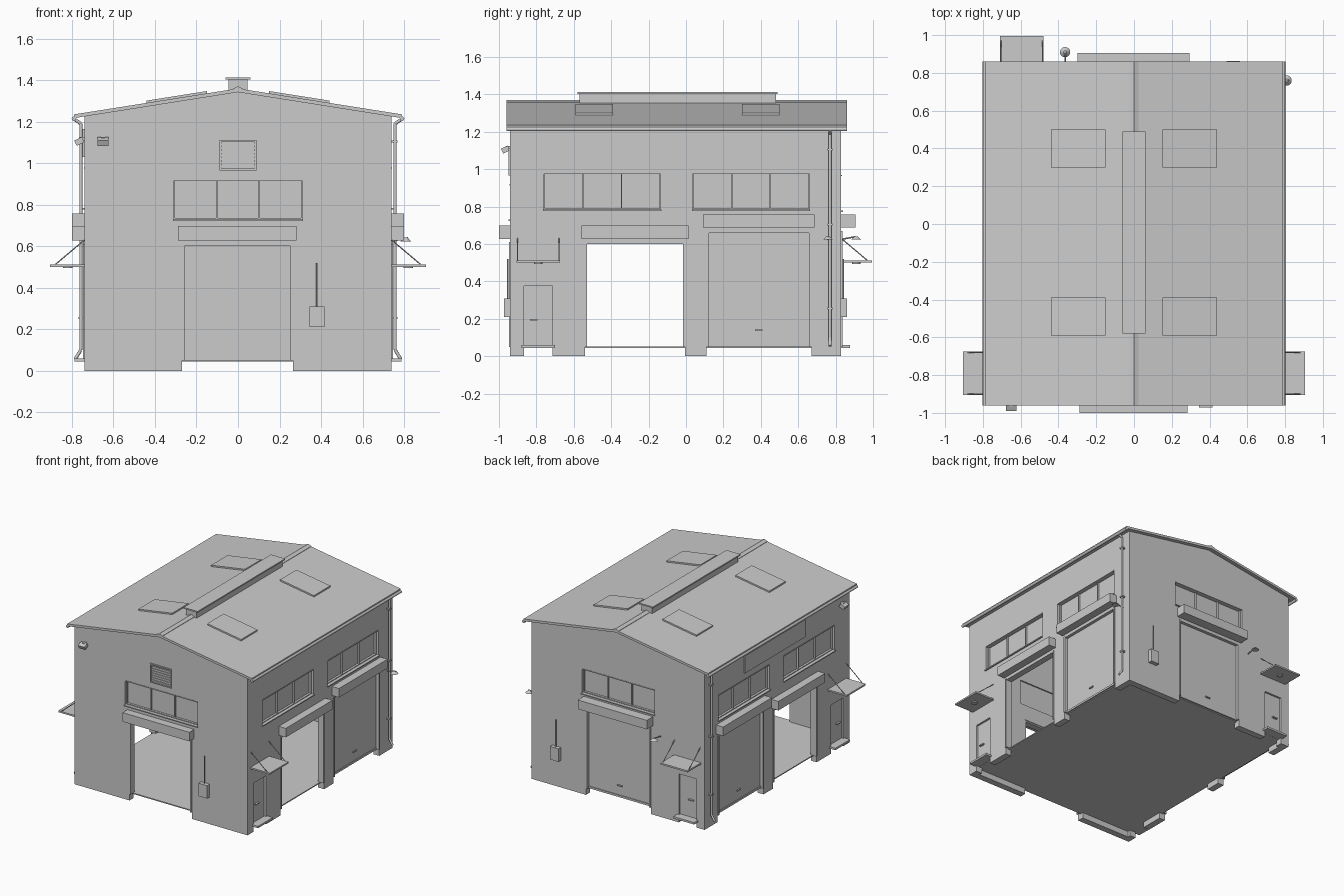
import bpy, bmesh, math
from mathutils import Vector, Matrix

if "Cube" in bpy.data.objects:
    bpy.data.objects.remove(bpy.data.objects["Cube"])

# wall planes: front/back use u = x, left/right use u = y; d is distance outward
PLANE = {'front': -0.94, 'back': 0.83, 'right': 0.74, 'left': -0.74}
T = 0.05  # wall thickness


def pt(face, u, z, d):
    s = 1 if face in ('back', 'right') else -1
    p = PLANE[face] + s * d
    return Vector((u, p, z)) if face in ('front', 'back') else Vector((p, u, z))


def new_obj(name, bm):
    bmesh.ops.recalc_face_normals(bm, faces=bm.faces)
    me = bpy.data.meshes.new(name)
    bm.to_mesh(me)
    bm.free()
    ob = bpy.data.objects.new(name, me)
    bpy.context.collection.objects.link(ob)
    return ob


def add_box(bm, a, b):
    c = (Vector(a) + Vector(b)) / 2
    s = [abs(a[i] - b[i]) for i in range(3)]
    bmesh.ops.create_cube(bm, size=1, matrix=Matrix.Translation(c) @ Matrix.Diagonal((*s, 1)))


def boxes(name, items):
    bm = bmesh.new()
    for a, b in items:
        add_box(bm, a, b)
    return new_obj(name, bm)


def fb(face, u0, u1, z0, z1, d0, d1):
    return pt(face, u0, z0, d0), pt(face, u1, z1, d1)


def prism(name, profile, y0, y1):
    bm = bmesh.new()
    f = bm.faces.new([bm.verts.new((x, y0, z)) for x, z in profile])
    r = bmesh.ops.extrude_face_region(bm, geom=[f])
    vs = [v for v in r['geom'] if isinstance(v, bmesh.types.BMVert)]
    bmesh.ops.translate(bm, verts=vs, vec=(0, y1 - y0, 0))
    return new_obj(name, bm)


def rods(name, paths, r, sides=10):
    bm = bmesh.new()
    for path in paths:
        for a, b in zip(path, path[1:]):
            a, b = Vector(a), Vector(b)
            m = Matrix.Translation((a + b) / 2) @ (b - a).to_track_quat('Z', 'Y').to_matrix().to_4x4()
            bmesh.ops.create_cone(bm, cap_ends=True, segments=sides, radius1=r, radius2=r,
                                  depth=(b - a).length, matrix=m)
    ob = new_obj(name, bm)
    ob.data.shade_smooth()
    ob.data.set_sharp_from_angle(angle=math.radians(40))
    return ob


def cut(ob, cutter):
    m = ob.modifiers.new('cut', 'BOOLEAN')
    m.operation, m.solver, m.object = 'DIFFERENCE', 'EXACT', cutter
    bpy.context.view_layer.update()
    ev = ob.evaluated_get(bpy.context.evaluated_depsgraph_get())
    me = bpy.data.meshes.new_from_object(ev)
    ob.modifiers.clear()
    ob.data = me
    bpy.data.objects.remove(cutter)


# layout tables: (face, u0, u1, top, closed), (face, u0, u1, z0, z1), (face, u centre)
BAYS = [('front', -0.27, 0.265, 0.61, False), ('back', -0.28, 0.275, 0.67, True)]
WINDOWS = [('front', -0.31, 0.31, 0.73, 0.92), ('back', -0.31, 0.31, 0.78, 0.97)]
DOORS = [('back', -0.595)]
for f in ('left', 'right'):
    BAYS += [(f, -0.54, -0.005, 0.61, False), (f, 0.11, 0.67, 0.67, True)]
    WINDOWS += [(f, -0.76, -0.135, 0.785, 0.98), (f, 0.035, 0.66, 0.785, 0.98)]
    DOORS.append((f, -0.79))

# walls: gabled shell with openings cut through
walls = prism('walls', [(-0.74, 0), (0.74, 0), (0.74, 1.225), (0, 1.342), (-0.74, 1.225)], -0.94, 0.83)
cut(walls, boxes('hollow', [((-0.74 + T, -0.94 + T, -1), (0.74 - T, 0.83 - T, 2))]))
holes = [fb(f, a, b, -0.02, z, -T - 0.02, 0.02) for f, a, b, z, _ in BAYS]
holes += [fb(f, a, b, z0, z1, -T - 0.02, 0.02) for f, a, b, z0, z1 in WINDOWS]
holes += [fb(f, u - 0.075, u + 0.075, -0.02, 0.375, -T - 0.02, 0.02) for f, u in DOORS]
cut(walls, boxes('openings', holes))

# floor slab
boxes('floor', [((-0.715, -0.915, 0.044), (0.715, 0.805, 0.052))])

# roof sheet, ridge cap, gutters
prism('roof', [(-0.79, 1.235), (0, 1.36), (0.79, 1.235), (0.79, 1.217), (0, 1.342), (-0.79, 1.217)], -0.96, 0.86)
prism('ridge_cap', [(-0.025, 1.359), (0, 1.37), (0.025, 1.359), (0.025, 1.353), (-0.025, 1.353)], -0.96, 0.86)
rods('gutters', [[(s * 0.79, -0.96, 1.214), (s * 0.79, 0.86, 1.214)] for s in (-1, 1)], 0.011, 12)

# ridge vent
boxes('ridge_vent', [((-0.045, -0.57, 1.34), (0.045, 0.48, 1.403)), ((-0.06, -0.58, 1.403), (0.06, 0.49, 1.413))])

# skylights lying on the roof slopes
for s in (-1, 1):
    for y0, y1 in ((-0.59, -0.39), (0.30, 0.50)):
        z = lambda x, h: 1.36 - 0.158 * x + h
        prism('skylight', [(s * 0.15, z(0.15, -0.004)), (s * 0.44, z(0.44, -0.004)),
                           (s * 0.44, z(0.44, 0.011)), (s * 0.15, z(0.15, 0.011))], y0, y1)

# vehicle bays: guide rails, shutter box and closed shutters with a handle
for f, a, b, top, closed in BAYS:
    boxes('shutter_guides', [fb(f, a, a + 0.012, 0.05, top, -0.045, 0.006), fb(f, b - 0.012, b, 0.05, top, -0.045, 0.006),
                             fb(f, a, b, top - 0.01, top, -0.045, 0.004)])
    out = 0.075 if f == 'back' else 0.06
    z0 = top + 0.018
    boxes('shutter_box', [fb(f, a - 0.018, b + 0.018, z0, z0 + 0.07, -0.005, out)])
    if closed:
        u = (a + b) / 2
        boxes('shutter', [fb(f, a + 0.005, b - 0.005, 0.05, top, -0.035, -0.02),
                          fb(f, a + 0.012, b - 0.012, 0.05, 0.065, -0.02, -0.014)])
        boxes('shutter_handle', [fb(f, u - 0.02, u + 0.02, 0.135, 0.143, -0.02, -0.01)])

# strip windows: glass, frame, mullions, sill
for f, a, b, z0, z1 in WINDOWS:
    boxes('window_glass', [fb(f, a, b, z0, z1, -0.04, -0.032)])
    w = 0.006
    fr = [fb(f, a, b, z0, z0 + w, -0.04, -0.015), fb(f, a, b, z1 - w, z1, -0.04, 0.003)]
    for i in range(4):
        u = a + w / 2 + (b - a - w) * i / 3
        fr.append(fb(f, u - w / 2, u + w / 2, z0, z1, -0.04, -0.018))
    boxes('window_frame', fr)
    boxes('window_sill', [fb(f, a - 0.004, b + 0.004, z0 - 0.008, z0, -0.03, 0.01)])

# personnel doors with step, canopy, stay rods and small light
for f, u in DOORS:
    boxes('door_leaf', [fb(f, u - 0.075, u + 0.075, 0.05, 0.375, -0.04, -0.015)])
    boxes('door_handle', [fb(f, u - 0.045, u - 0.005, 0.192, 0.2, -0.015, 0.0)])
    boxes('door_step', [fb(f, u - 0.09, u + 0.09, 0.045, 0.06, -0.03, 0.048)])
    boxes('canopy', [fb(f, u - 0.115, u + 0.115, 0.5, 0.512, -0.005, 0.165)])
    rods('canopy_stays', [[pt(f, u + s * 0.11, 0.63, 0), pt(f, u + s * 0.11, 0.512, 0.14)] for s in (-1, 1)], 0.003, 8)
    rods('canopy_light', [[pt(f, u, 0.494, 0.08), pt(f, u, 0.501, 0.08)]], 0.022, 16)

# gable louver on the front
lv = [fb('front', a, b, 0.965, 1.112, -0.005, 0.008) for a, b in ((-0.09, -0.08), (0.08, 0.09))]
lv += [fb('front', -0.09, 0.09, a, a + 0.009, -0.005, 0.008) for a in (0.965, 1.103)]
lv += [fb('front', -0.08, 0.08, 0.98 + 0.0175 * i, 0.989 + 0.0175 * i, -0.004, 0.006) for i in range(7)]
boxes('louver', lv)

# downpipes with kicked-out feet
for s in (-1, 1):
    rods('downpipe', [[(s * 0.785, 0.77, 1.21), (s * 0.757, 0.77, 1.19), (s * 0.757, 0.77, 0.1), (s * 0.785, 0.77, 0.055)]], 0.008)
    boxes('pipe_brackets', [((s * 0.738, 0.757, z), (s * 0.768, 0.783, z + 0.01)) for z in (0.25, 0.7, 1.1)])

# meter boxes with conduit
for f, u in (('front', 0.38), ('back', 0.525)):
    boxes('meter_box', [fb(f, u - 0.036, u + 0.036, 0.21, 0.31, -0.005, 0.032)])
    rods('conduit', [[pt(f, u, 0.3, 0.012), pt(f, u, 0.52, 0.012)]], 0.004, 8)

# wall lamps: arm and conical shade
for f, u in (('back', -0.365), ('right', 0.76)):
    rods('lamp_arm', [[pt(f, u, 0.625, 0), pt(f, u, 0.64, 0.08)]], 0.004, 8)
    bm = bmesh.new()
    bmesh.ops.create_cone(bm, cap_ends=True, segments=20, radius1=0.027, radius2=0.008, depth=0.018,
                          matrix=Matrix.Translation(pt(f, u, 0.632, 0.08 if f == 'back' else 0.068)))
    new_obj('lamp_shade', bm)

# security cameras: bracket and downward-tilted body
for f, u in (('front', -0.65), ('left', -0.84)):
    boxes('camera_bracket', [fb(f, u - 0.01, u + 0.01, 1.11, 1.125, -0.005, 0.025)])
    cam = boxes('camera_body', [((-0.027, -0.02, -0.014), (0.027, 0.02, 0.014))])
    turn = 0 if f == 'front' else -math.pi / 2
    cam.matrix_world = (Matrix.Translation(pt(f, u, 1.105, 0.025)) @ Matrix.Rotation(turn, 4, 'Z')
                        @ Matrix.Rotation(math.radians(25), 4, 'X'))

# blank sign panel under the left eave
boxes('side_panel', [fb('left', -0.39, 0.35, 1.03, 1.165, -0.005, 0.01)])
